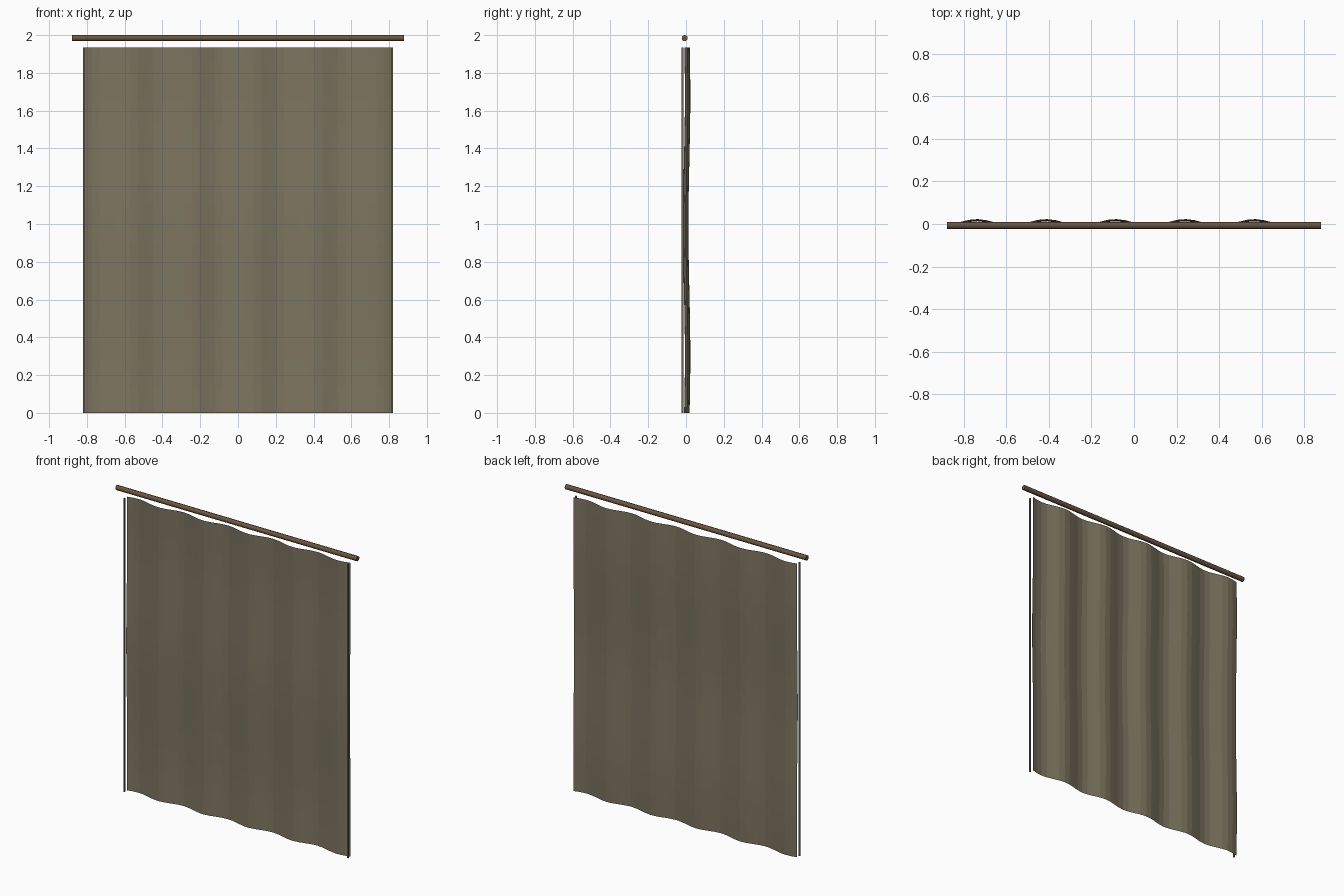
import bpy, bmesh, math

if "Cube" in bpy.data.objects:
    bpy.data.objects.remove(bpy.data.objects["Cube"])


def material(name, rgb):
    m = bpy.data.materials.new(name)
    m.diffuse_color = (*rgb, 1)
    m.use_nodes = True
    m.node_tree.nodes["Principled BSDF"].inputs["Base Color"].default_value = m.diffuse_color
    return m


def finish(bm, name, mat):
    mesh = bpy.data.meshes.new(name)
    bm.to_mesh(mesh)
    bm.free()
    mesh.materials.append(mat)
    ob = bpy.data.objects.new(name, mesh)
    bpy.context.collection.objects.link(ob)
    return ob


cloth = material("olive_cloth", (0.205, 0.178, 0.118))
wood = material("brown_wood", (0.145, 0.093, 0.052))
hem = material("grey_olive_hem", (0.16, 0.145, 0.11))

HALF, TOP = 0.815, 1.935

# Hanging cloth: five folds across, with a slow billow down its height
bm = bmesh.new()
bmesh.ops.create_grid(bm, x_segments=40, y_segments=28, size=1)
for v in bm.verts:
    x, z = v.co.x * HALF, (v.co.y + 1) / 2 * TOP
    fold = 0.0145 * math.sin(5 * math.pi * (v.co.x + 1) + 0.1)
    billow = 0.005 * math.cos(2 * math.pi * (z - 1.68) / 1.38)
    v.co = (x, 0.0035 + fold + billow, z)
finish(bm, "curtain_cloth", cloth)

# Narrow vertical hems in front of both side edges
for side, label in ((-1, "left"), (1, "right")):
    bm = bmesh.new()
    bmesh.ops.create_cube(bm, size=1)
    for v in bm.verts:
        v.co = (side * 0.816 + v.co.x * 0.008,
                -0.018 + v.co.y * 0.009,
                (v.co.z + 0.5) * TOP)
    finish(bm, label + "_hem", hem)

# Curtain rod
bpy.ops.mesh.primitive_cylinder_add(vertices=12, radius=0.016, depth=1.757,
                                    location=(0, -0.007, 1.984),
                                    rotation=(0, math.pi / 2, 0))
rod = bpy.context.object
rod.name = "curtain_rod"
rod.data.materials.append(wood)
bpy.ops.object.shade_smooth_by_angle()
